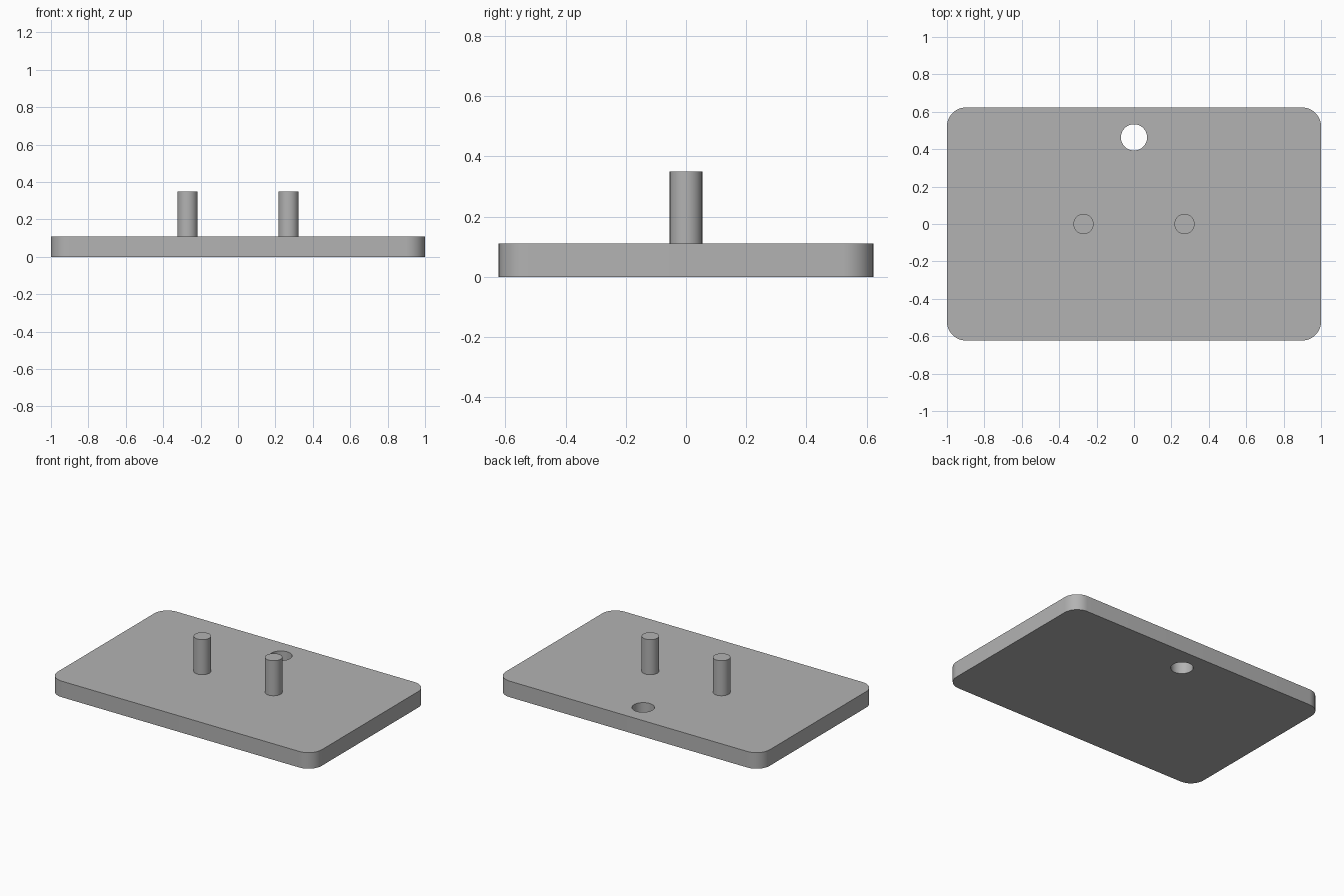
import bpy
import bmesh
from math import radians

PLATE_X, PLATE_Y, PLATE_H = 2.0, 1.245, 0.11
CORNER_R = 0.1
PIN_R, PIN_TOP, PIN_X = 0.054, 0.35, 0.27
HOLE_R, HOLE_Y = 0.07, 0.463

cube = bpy.data.objects.get("Cube")
if cube:
    bpy.data.objects.remove(cube, do_unlink=True)

grey = bpy.data.materials.new("plain grey")
grey.use_nodes = True
colour = (0.45, 0.45, 0.45, 1)
grey.diffuse_color = colour
grey.node_tree.nodes["Principled BSDF"].inputs["Base Color"].default_value = colour


def activate(obj):
    bpy.ops.object.select_all(action="DESELECT")
    obj.select_set(True)
    bpy.context.view_layer.objects.active = obj


def cylinder(name, x, y, radius, bottom, top):
    bpy.ops.mesh.primitive_cylinder_add(
        vertices=64, radius=radius, depth=top - bottom,
        location=(x, y, (bottom + top) / 2))
    obj = bpy.context.object
    obj.name = name
    obj.data.materials.append(grey)
    bpy.ops.object.shade_smooth_by_angle(angle=radians(30))
    return obj


# Base plate with rounded upright corners
bpy.ops.mesh.primitive_cube_add(size=1, location=(0, 0, PLATE_H / 2))
plate = bpy.context.object
plate.name = "base_plate"
plate.scale = (PLATE_X, PLATE_Y, PLATE_H)
bpy.ops.object.transform_apply(location=False, rotation=False, scale=True)
plate.data.materials.append(grey)
bm = bmesh.new()
bm.from_mesh(plate.data)
upright = [e for e in bm.edges
           if abs(e.verts[0].co.z - e.verts[1].co.z) > PLATE_H / 2]
bmesh.ops.bevel(bm, geom=upright, offset=CORNER_R, segments=12,
                profile=0.5, affect="EDGES")
bm.to_mesh(plate.data)
bm.free()

# Through hole near the back edge
cutter = cylinder("hole_cutter", 0, HOLE_Y, HOLE_R, -0.1, PLATE_H + 0.1)
cutter.hide_render = True
activate(plate)
hole = plate.modifiers.new("hole", "BOOLEAN")
hole.operation = "DIFFERENCE"
hole.solver = "EXACT"
hole.object = cutter
bpy.ops.object.modifier_apply(modifier=hole.name)
bpy.data.objects.remove(cutter, do_unlink=True)
bpy.ops.object.shade_smooth_by_angle(angle=radians(30))

# Pair of upright pins
for side, name in ((1, "left_pin"), (-1, "right_pin")):
    cylinder(name, side * PIN_X, 0, PIN_R, PLATE_H, PIN_TOP)
